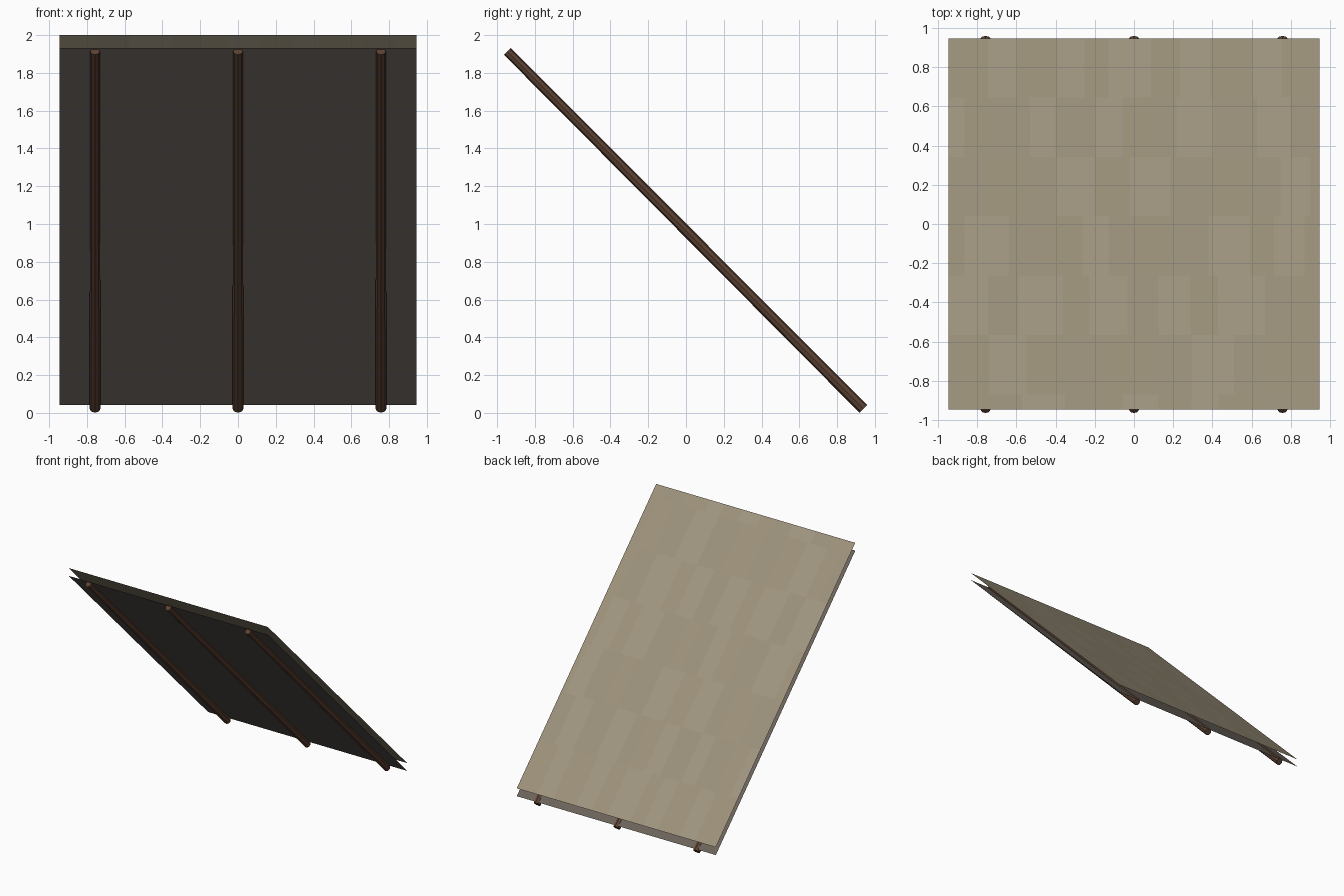
import bpy, bmesh, math, random
from mathutils import Vector

if "Cube" in bpy.data.objects:
    bpy.data.objects.remove(bpy.data.objects["Cube"])

random.seed(4)
HALF = 0.945           # half width and half run of the roof
TOP_Z, LOW_Z = 1.055, 0.988   # height of each sheet at y = 0 (45 degree pitch)


def material(name, rgb):
    m = bpy.data.materials.new(name)
    m.diffuse_color = (*rgb, 1)
    m.use_nodes = True
    m.node_tree.nodes["Principled BSDF"].inputs["Base Color"].default_value = m.diffuse_color
    return m


def finish(bm, name, mats):
    me = bpy.data.meshes.new(name)
    bm.to_mesh(me)
    bm.free()
    for m in mats:
        me.materials.append(m)
    ob = bpy.data.objects.new(name, me)
    bpy.context.collection.objects.link(ob)
    return ob


def sloped_face(bm, x0, x1, y0, y1, z, mat=0, down=False):
    pts = [(x0, y0), (x1, y0), (x1, y1), (x0, y1)]
    if down:
        pts.reverse()
    f = bm.faces.new([bm.verts.new((x, y, z - y)) for x, y in pts])
    f.material_index = mat


wood = material("log_brown", (0.11, 0.055, 0.034))
under = material("underside_grey", (0.15, 0.128, 0.108))
tans = [material("shingle_a", (0.335, 0.285, 0.195)),
        material("shingle_b", (0.35, 0.30, 0.215)),
        material("shingle_c", (0.325, 0.28, 0.20))]

# Shingle sheet: staggered rows in one flat plane
bm = bmesh.new()
rows = [HALF, 0.645, 0.342, 0.04, -0.263, -0.567, -0.87, -HALF]
for r in range(len(rows) - 1):
    x = -HALF
    step = 0.2 if r % 2 == 0 else 0.08
    k = r
    while x < HALF - 1e-4:
        x1 = min(x + step, HALF)
        sloped_face(bm, x, x1, rows[r + 1], rows[r], TOP_Z, k % 3)
        x, step, k = x1, random.uniform(0.12, 0.24), k + random.choice((1, 2))
finish(bm, "shingle_sheet", tans)

# Underside sheet
bm = bmesh.new()
sloped_face(bm, -HALF, HALF, -HALF, HALF, LOW_Z, down=True)
finish(bm, "underside_sheet", [under])

# Rafter logs, slightly thicker at the low end
low, high = Vector((0, 0.939, 0.0215)), Vector((0, -0.946, 1.914))
axis = high - low
for i, x in enumerate((-0.757, 0, 0.757)):
    bm = bmesh.new()
    bmesh.ops.create_cone(bm, cap_ends=True, segments=8, radius1=0.029,
                          radius2=0.0255, depth=axis.length)
    ob = finish(bm, f"rafter_log_{i + 1}", [wood])
    ob.rotation_euler = axis.to_track_quat('Z', 'Y').to_euler()
    ob.location = (low + high) / 2 + Vector((x, 0, 0))
